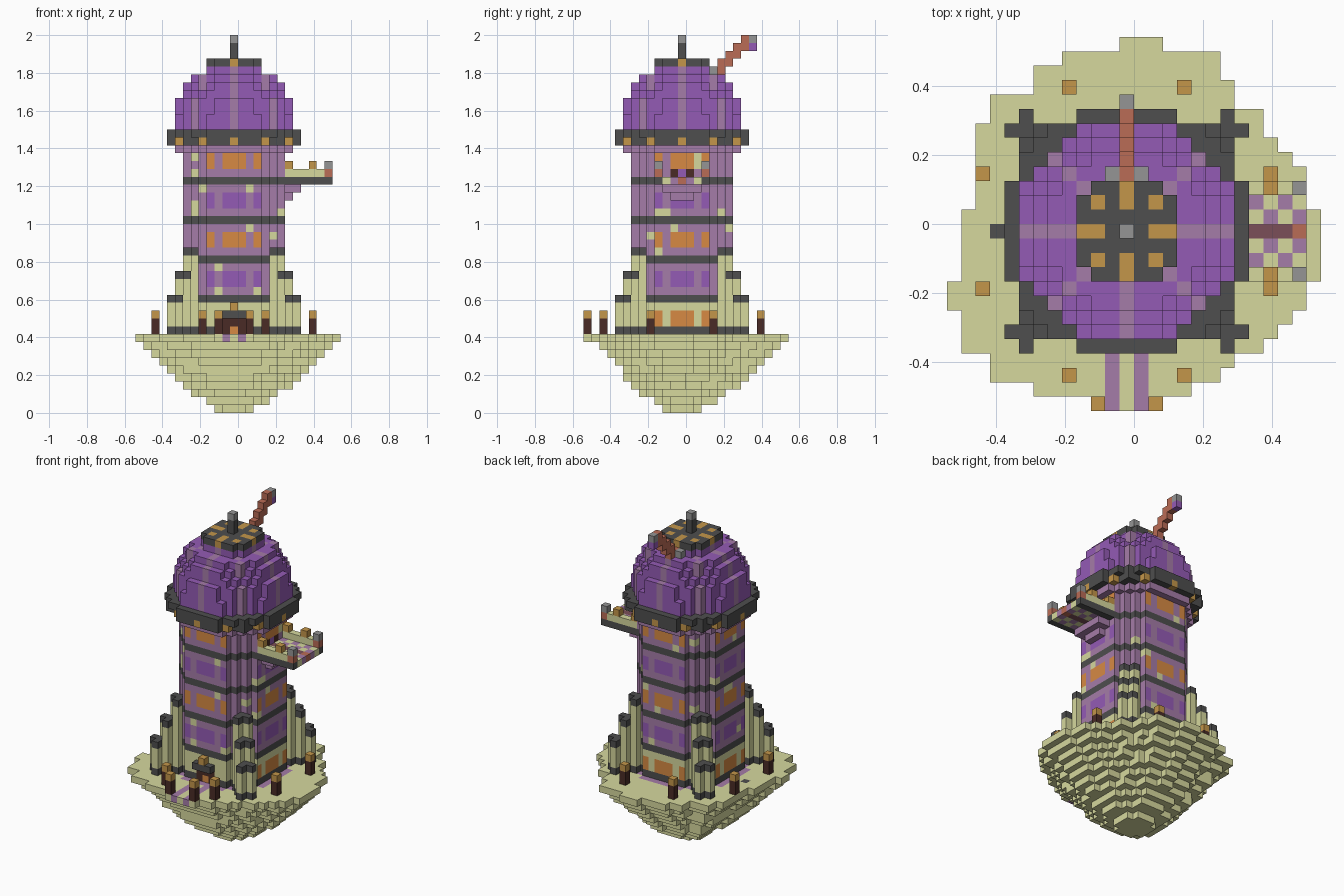
import bpy
import bmesh
import random
from mathutils import Vector

random.seed(7)
UNIT = 2 / 48

old = bpy.data.objects.get("Cube")
if old:
    bpy.data.objects.remove(old, do_unlink=True)

# Palette, written as display colours and converted to linear
PALETTE = {
    "sand": "D6D89E", "mauve": "A57CA8", "purple": "945BB5", "charcoal": "4E4E4E",
    "amber": "D78A44", "gold": "C4964A", "dark_brown": "4A2B26", "terracotta": "BA6C56",
    "grey": "959595", "maroon": "7B4F58",
}


def linear(text):
    channels = [int(text[i:i + 2], 16) / 255 for i in (0, 2, 4)]
    return tuple(c / 12.92 if c < .04 else ((c + .055) / 1.055) ** 2.4 for c in channels) + (1,)


materials = {}
for colour_name, code in PALETTE.items():
    material = bpy.data.materials.new(colour_name)
    material.use_nodes = True
    material.diffuse_color = linear(code)
    shader = next(n for n in material.node_tree.nodes if n.type == "BSDF_PRINCIPLED")
    shader.inputs["Base Color"].default_value = linear(code)
    materials[colour_name] = material

SIDES = [Vector(s) for s in ((1, 0, 0), (-1, 0, 0), (0, 1, 0), (0, -1, 0), (0, 0, 1), (0, 0, -1))]


def build(name, cells, panes={}):
    """Mesh the outer faces of a {(x, y, z): colour} block map; panes colour single faces."""
    used = sorted(set(cells.values()) | set(panes.values()))
    bm = bmesh.new()
    for cell, colour in cells.items():
        middle = Vector(cell) + Vector((-.5, -.5, .5))
        for n in SIDES:
            beyond = tuple(int(v) for v in Vector(cell) + n)
            if beyond in cells:
                continue
            u = Vector((n.y, n.z, n.x))
            v = n.cross(u)
            corners = [(-1, -1), (1, -1), (1, 1), (-1, 1)]
            points = [(middle + (n + u * a + v * b) / 2) * UNIT for a, b in corners]
            face = bm.faces.new([bm.verts.new(p) for p in points])
            face.material_index = used.index(panes.get((cell, beyond), colour))
    bmesh.ops.remove_doubles(bm, verts=bm.verts[:], dist=UNIT / 50)
    mesh = bpy.data.meshes.new(name)
    bm.to_mesh(mesh)
    bm.free()
    for colour in used:
        mesh.materials.append(materials[colour])
    obj = bpy.data.objects.new(name, mesh)
    bpy.context.collection.objects.link(obj)


def box(xs, ys, zs, colour):
    return {(x, y, z): colour for x in range(xs[0], xs[1] + 1)
            for y in range(ys[0], ys[1] + 1) for z in range(zs[0], zs[1] + 1)}


def disc(radius, z, colour):
    reach = range(-9, 10)
    return {(x, y, z): colour for x in reach for y in reach if x * x + y * y <= radius * radius}


# Floating island: one outline, shrunk layer by layer towards the bottom
OUTLINE = [(-1, 2), (-5, 6), (-7, 6), (-7, 7), (-10, 7), (-10, 9), (-11, 9), (-11, 10),
           (-11, 11), (-11, 12), (-11, 12), (-11, 12), (-12, 13), (-12, 13), (-12, 13),
           (-12, 13), (-12, 13), (-13, 12), (-13, 12), (-12, 11), (-12, 10), (-12, 9),
           (-10, 7), (-10, 6), (-7, 4)]
top = {(x, 13 - i) for i, (a, b) in enumerate(OUTLINE) for x in range(a + 1, b + 1)}
SCALES = [.21, .33, .44, .53, .61, .68, .76, .83, .92, 1]
island = {}
for z, scale in enumerate(SCALES):
    for x in range(-13, 14):
        for y in range(-13, 14):
            if (round(x / scale), round(y / scale)) in top:
                ring = z == 9 and 45 < x * x + y * y < 59
                island[x, y, z] = "mauve" if ring else "sand"
# Path across the island
island.update(box((-2, 2), (-12, -12), (9, 9), "sand"))
for x in (-1, 1):
    island.update(box((x, x), (-12, -7), (9, 9), "mauve"))
island[-9, 0, 9] = "charcoal"
build("island", island)

# Lamp posts around the rim and at the path
spots = [(a, b) for a in (-4, 4) for b in (-10, 10)]
spots += [(b, a) for a, b in spots] + [(-2, -12), (2, -12)]
for x, y in spots:
    post = box((x, x), (y, y), (10, 11), "dark_brown")
    post[x, y, 12] = "gold"
    build("lamp_post", post)

# Tower wall: rounded storeys with dark bands, patches and windows on the four flat sides
BANDS = (10, 14, 19, 24, 29)
WINDOWS = {11: "amber", 16: "purple", 21: "amber", 26: "purple", 31: "amber"}
wall, glass = {}, {}
for z in range(10, 34):
    for x, y, _ in disc(6.75, z, ""):
        colour = "sand" if z < 14 else "mauve"
        if z in BANDS:
            colour = "charcoal"
        elif random.random() < .05:
            colour = "sand"
        wall[x, y, z] = colour
        across, out = sorted((abs(x), abs(y)))
        pane = WINDOWS.get(z) or WINDOWS.get(z - 1)
        plain_front = y == -6 and z < 14
        if out == 6 and across in (0, 1, 3) and pane and not plain_front:
            wall[x, y, z] = "mauve" if z > 14 else "sand"
            beyond = (x + x // 6 * (x == 6) - (x == -6), y + (y == 6) - (y == -6), z)
            glass[(x, y, z), beyond] = pane
# Doorways at the ground and onto the balcony
wall.update(box((-1, 1), (-6, -6), (10, 11), "dark_brown"))
wall[0, -6, 10] = "amber"
wall.update(box((6, 6), (-1, 1), (30, 30), "dark_brown"))
wall[6, 0, 30] = "purple"
wall.update(disc(7.65, 33, "mauve"))
build("tower_wall", wall, glass)

# Door canopy with its lamp
canopy = box((-1, 1), (-7, -7), (12, 12), "charcoal")
canopy[0, -7, 13] = "gold"
build("door_canopy", canopy)

# Stepped corner buttresses
STEPS = {(5, 5): 20, (5, 6): 20, (6, 6): 17, (6, 7): 17, (7, 7): 14, (7, 8): 14}
for sx in (-1, 1):
    for sy in (-1, 1):
        buttress = {}
        for (a, b), cap in STEPS.items():
            for x, y in {(a * sx, b * sy), (b * sx, a * sy)}:
                for z in range(10, cap + 1):
                    buttress[x, y, z] = "charcoal" if z in (10, cap) else "sand"
        build("corner_buttress", buttress)

# Roof brim with hanging lamps
brim = disc(8.88, 35, "charcoal")
brim.update(disc(8.6, 34, "charcoal"))
for a, b in ((0, 8), (4, 7)):
    for s in (-1, 1):
        for t in (-1, 1):
            brim[a * s, b * t, 34] = brim[b * t, a * s, 34] = "gold"
build("roof_brim", brim)

# Dome with pale ribs along the axes and diagonals
RADII = [7.65, 7.65, 7.3, 7.3, 6.75, 6.4, 5.7, 3.7]
dome = {}
for i, radius in enumerate(RADII):
    dome.update(disc(radius, 36 + i, "purple"))
for x, y, z in list(dome):
    if x == 0 or y == 0 or abs(x) == abs(y):
        dome[x, y, z] = "mauve"
build("dome", dome)

# Crown plate with inlays, and spire
crown = {}
for (x, y, z) in box((-3, 3), (-3, 3), (44, 44), ""):
    if abs(x) + abs(y) < 6:
        arm = min(abs(x), abs(y)) == 0 and max(abs(x), abs(y)) > 1
        crown[x, y, z] = "gold" if arm or abs(x) == abs(y) == 2 else "charcoal"
build("crown_plate", crown)
spire = box((0, 0), (0, 0), (45, 46), "charcoal")
spire[0, 0, 47] = "grey"
build("spire", spire)

# Telescope rising from the back of the dome
telescope = {}
for step in range(5):
    telescope.update(box((0, 0), (4 + step, 5 + step), (43 + step, 43 + step), "terracotta"))
telescope[0, 9, 46] = "purple"
telescope[0, 9, 47] = "grey"
build("telescope", telescope)
build("telescope_mount", {(x, 4, 43): "grey" for x in (-1, 1)})

# Balcony on the left side: chequered floor, side rails, posts and bracket
balcony = {}
for x, y, z in box((7, 12), (-2, 2), (29, 29), ""):
    chequer = "mauve" if (x + y) % 2 else "sand"
    balcony[x, y, z] = "maroon" if y == 0 else chequer
balcony[12, 0, 29] = "terracotta"
for y in (-3, 3):
    balcony.update(box((7, 12), (y, y), (29, 29), "charcoal"))
    balcony.update(box((7, 11), (y, y), (30, 30), "sand"))
    balcony[12, y, 30] = "terracotta"
    balcony[12, y, 31] = "grey"
    for x in (7, 10):
        balcony[x, y, 31] = "gold"
build("balcony", balcony)
bracket = box((7, 8), (-2, 2), (28, 28), "mauve")
bracket.update(box((7, 7), (-1, 1), (27, 27), "mauve"))
build("balcony_bracket", bracket)
